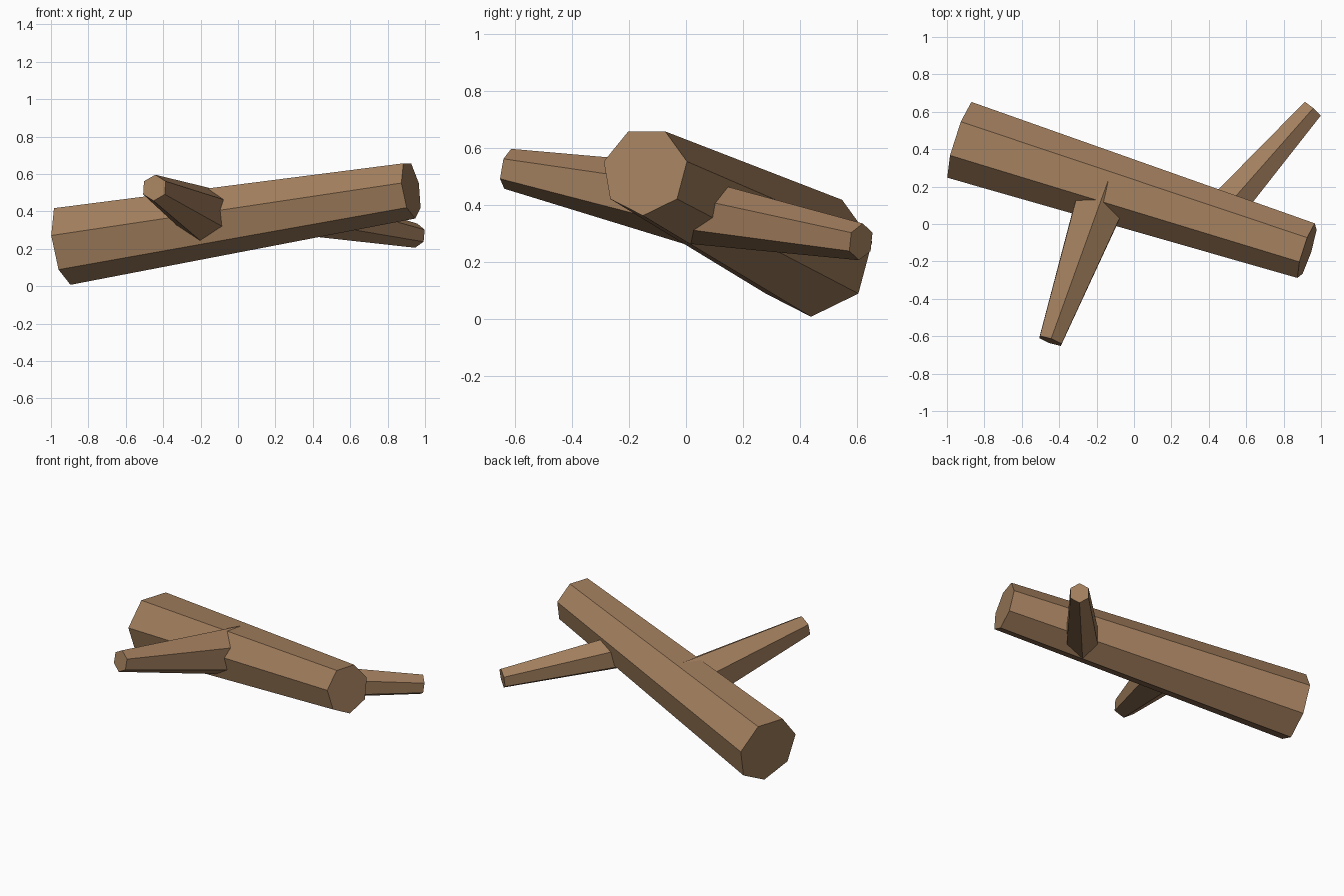
import bpy
import bmesh
import math
from mathutils import Matrix, Vector

cube = bpy.data.objects.get("Cube")
if cube:
    bpy.data.objects.remove(cube, do_unlink=True)

# One flat bark colour
bark = bpy.data.materials.new("brown_bark")
bark.use_nodes = True
colour = (0.36, 0.21, 0.11, 1.0)
bark.diffuse_color = colour
bark.node_tree.nodes["Principled BSDF"].inputs["Base Color"].default_value = colour


def tapered_limb(name, start, end, start_radius, end_radius, sides):
    """Closed, flat-sided limb whose first corner points down."""
    start, end = Vector(start), Vector(end)
    axis = (end - start).normalized()
    down = Vector((0, 0, -1))
    down = (down - axis * down.dot(axis)).normalized()
    side = axis.cross(down)
    frame = Matrix((down, side, axis)).transposed().to_4x4()
    frame.translation = (start + end) / 2

    bm = bmesh.new()
    rings = []
    half = (end - start).length / 2
    for z, radius in ((-half, start_radius), (half, end_radius)):
        ring = []
        for i in range(sides):
            a = math.tau * i / sides
            ring.append(bm.verts.new((radius * math.cos(a), radius * math.sin(a), z)))
        rings.append(ring)
    lower, upper = rings
    for i in range(sides):
        j = (i + 1) % sides
        bm.faces.new((lower[i], lower[j], upper[j], upper[i]))
    bm.faces.new(lower[::-1])
    bm.faces.new(upper)

    mesh = bpy.data.meshes.new(name)
    bm.to_mesh(mesh)
    bm.free()
    mesh.materials.append(bark)
    limb = bpy.data.objects.new(name, mesh)
    limb.matrix_world = frame
    bpy.context.collection.objects.link(limb)
    return limb


# Fallen trunk, thicker at the low end
tapered_limb("trunk", (-0.927, 0.448, 0.223), (0.925, -0.144, 0.517), 0.218, 0.157, 7)

# Two stubby branches growing out of it
tapered_limb("front_branch", (-0.15, 0.2, 0.365), (-0.447, -0.625, 0.526), 0.16, 0.071, 6)
tapered_limb("back_branch", (0.435, 0.025, 0.378), (0.953, 0.613, 0.27), 0.116, 0.065, 6)
